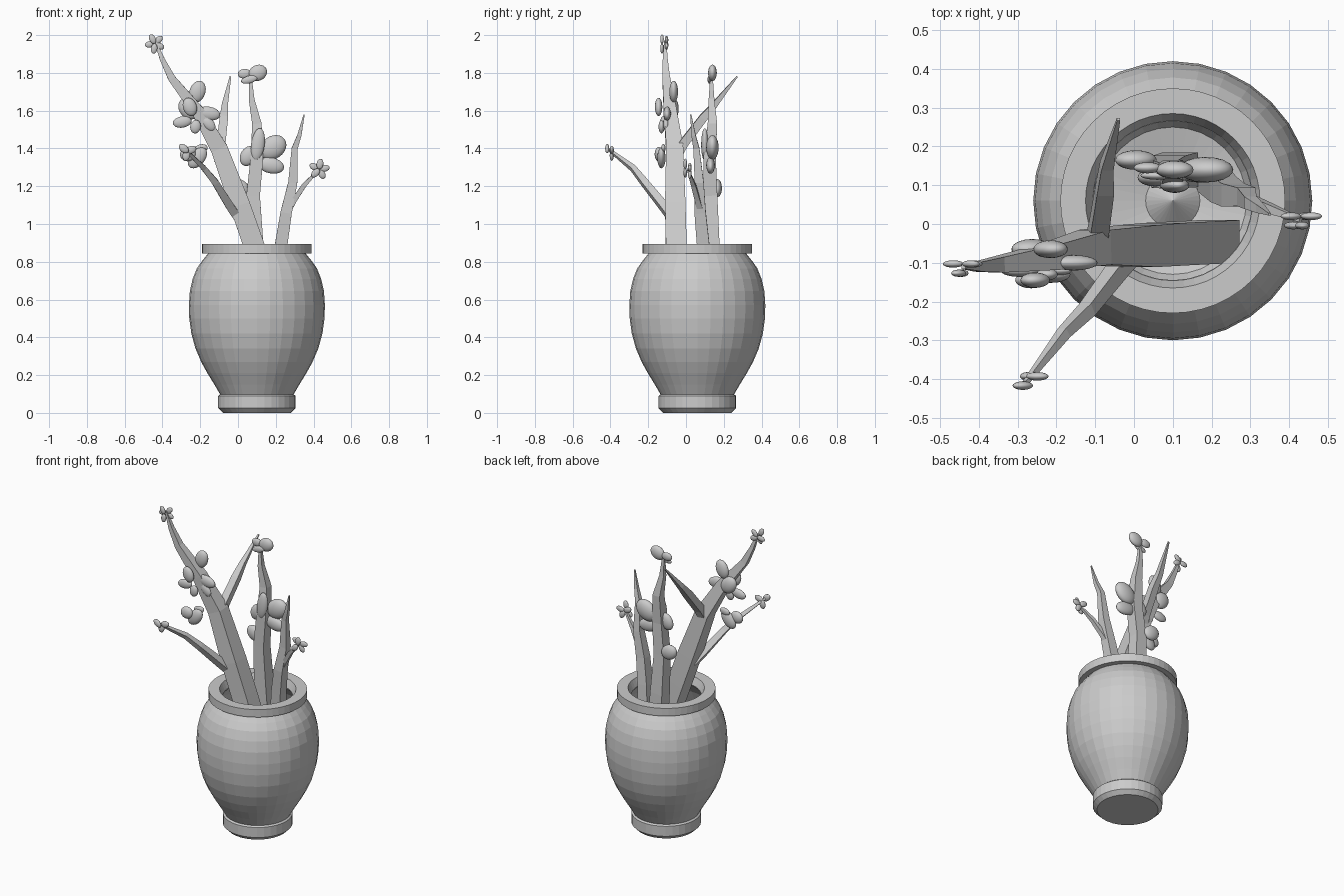
import bpy, bmesh, math
from mathutils import Vector, Matrix

CX, CY = 0.10, 0.06  # vase axis


def finish(bm, name, smooth=False):
    bmesh.ops.recalc_face_normals(bm, faces=bm.faces)
    for f in bm.faces:
        f.smooth = smooth
    me = bpy.data.meshes.new(name)
    bm.to_mesh(me)
    bm.free()
    ob = bpy.data.objects.new(name, me)
    bpy.context.collection.objects.link(ob)
    return ob


def lathe(name, profile, n=32):
    bm = bmesh.new()
    vs = [bm.verts.new((r, 0, z)) for r, z in profile]
    es = [bm.edges.new(p) for p in zip(vs, vs[1:])]
    bmesh.ops.spin(bm, geom=vs + es, cent=(0, 0, 0), axis=(0, 0, 1),
                   angle=2 * math.pi, steps=n, use_duplicate=False)
    bmesh.ops.remove_doubles(bm, verts=bm.verts, dist=1e-4)
    bmesh.ops.translate(bm, verts=bm.verts, vec=(CX, CY, 0))
    return finish(bm, name)


def branch(name, pts):
    """Tapered square tube; each point is x, y, z, half width."""
    bm = bmesh.new()
    rings = []
    for i, (x, y, z, r) in enumerate(pts):
        a, b = pts[max(i - 1, 0)], pts[min(i + 1, len(pts) - 1)]
        d = (Vector(b[:3]) - Vector(a[:3])).normalized()
        u = Vector((0, 1, 0)).cross(d).normalized()
        v = d.cross(u)
        c = Vector((x, y, z))
        rings.append([bm.verts.new(c + r * (s * u + t * v))
                      for s, t in ((1, 1), (-1, 1), (-1, -1), (1, -1))])
    for p, q in zip(rings, rings[1:]):
        for k in range(4):
            bm.faces.new((p[k], p[(k + 1) % 4], q[(k + 1) % 4], q[k]))
    bm.faces.new(rings[0])
    bm.faces.new(rings[-1])
    return finish(bm, name)


def flower(name, petals):
    """Flattened petals; x, y, z, half length, half width, tilt in degrees."""
    bm = bmesh.new()
    for x, y, z, l, w, a in petals:
        m = (Matrix.Translation((x, y, z)) @ Matrix.Rotation(-math.radians(a), 4, 'Y')
             @ Matrix.Diagonal((l, w * 0.55, w, 1)))
        bmesh.ops.create_uvsphere(bm, u_segments=20, v_segments=12, radius=1, matrix=m)
    return finish(bm, name, True)


def small_flower(name, x, y, z, n, spread, l, w, start=45):
    ps = []
    for k in range(n):
        a = start + 360 * k / n
        t = math.radians(a)
        ps.append((x + spread * math.cos(t), y + 0.012 * (-1) ** k,
                   z + spread * math.sin(t), l, w, a))
    return flower(name, ps)


# vase: foot, hollow body, rim
lathe("vase_foot", [(0, 0), (.18, 0), (.205, .025), (.205, .09), (.195, .098), (0, .098)])
lathe("vase_body", [(.19, .09), (.225, .15), (.262, .21), (.295, .27), (.325, .34),
                    (.347, .42), (.358, .50), (.36, .57), (.355, .645), (.34, .71),
                    (.318, .765), (.29, .805), (.255, .848), (.205, .848), (.26, .77),
                    (.30, .68), (.315, .57), (.30, .42), (.25, .27), (.19, .16),
                    (.07, .13), (0, .19)])
lathe("vase_rim", [(.205, .845), (.29, .845), (.29, .895), (.225, .895), (.205, .845)], 48)

# branches and twigs
branch("main_branch", [(.22, -.045, .50, .055), (.08, -.052, .90, .055),
                       (.01, -.057, 1.10, .054), (-.10, -.06, 1.40, .045),
                       (-.215, -.085, 1.60, .033), (-.35, -.105, 1.77, .020),
                       (-.40, -.11, 1.87, .013), (-.44, -.11, 1.97, .006)])
branch("front_twig", [(.0, -.07, 1.03, .022), (-.04, -.115, 1.09, .022),
                      (-.12, -.22, 1.22, .018), (-.18, -.28, 1.295, .014),
                      (-.28, -.41, 1.395, .006)])
branch("rear_twig", [(-.10, -.06, 1.34, .025), (-.09, -.01, 1.43, .024),
                     (-.075, .09, 1.56, .022), (-.07, .15, 1.63, .016),
                     (-.04, .27, 1.78, .004)])
branch("middle_branch", [(.12, .14, .50, .045), (.092, .135, .90, .042),
                         (.08, .13, 1.15, .036), (.10, .125, 1.35, .033),
                         (.10, .14, 1.53, .025), (.072, .135, 1.66, .015),
                         (.065, .135, 1.79, .006)])
branch("right_branch", [(.20, .12, .50, .036), (.23, .09, .90, .033),
                        (.255, .075, 1.06, .030), (.29, .07, 1.22, .024),
                        (.30, .055, 1.40, .016), (.325, .04, 1.47, .011),
                        (.35, .025, 1.58, .003)])
branch("right_twig", [(.26, .08, 1.06, .016), (.30, .06, 1.13, .014),
                      (.35, .04, 1.205, .012), (.43, .01, 1.29, .005)])

# large blossoms
flower("upper_left_blossom", [(-.215, -.065, 1.70, .060, .042, 70),
                              (-.262, -.065, 1.61, .062, .048, 130),
                              (-.255, -.145, 1.62, .050, .036, 110),
                              (-.155, -.10, 1.585, .062, .036, -10),
                              (-.295, -.12, 1.54, .050, .030, 10),
                              (-.225, -.13, 1.515, .036, .028, 80),
                              (-.155, -.105, 1.53, .045, .028, -50)])
flower("lower_left_blossom", [(-.215, -.13, 1.35, .064, .040, 50),
                              (-.265, -.145, 1.37, .042, .038, 10),
                              (-.195, -.12, 1.40, .035, .022, 10)])
flower("middle_blossom", [(.105, .10, 1.42, .088, .036, 82),
                          (.185, .14, 1.405, .076, .060, 35),
                          (.175, .13, 1.31, .070, .042, -12),
                          (.055, .12, 1.36, .056, .042, 60)])
flower("middle_bud", [(.005, .165, 1.19, .056, .046, -30)])
flower("middle_top_blossom", [(.105, .14, 1.80, .050, .042, 25),
                              (.035, .145, 1.795, .036, .026, 0),
                              (.06, .125, 1.765, .045, .020, 15)])

# small blossoms at the twig tips
small_flower("main_tip_blossom", -.44, -.115, 1.955, 5, .027, .027, .017)
small_flower("front_tip_blossom", -.27, -.405, 1.385, 3, .022, .030, .020, 20)
small_flower("right_tip_blossom", .43, .008, 1.29, 5, .028, .028, .018, 10)
